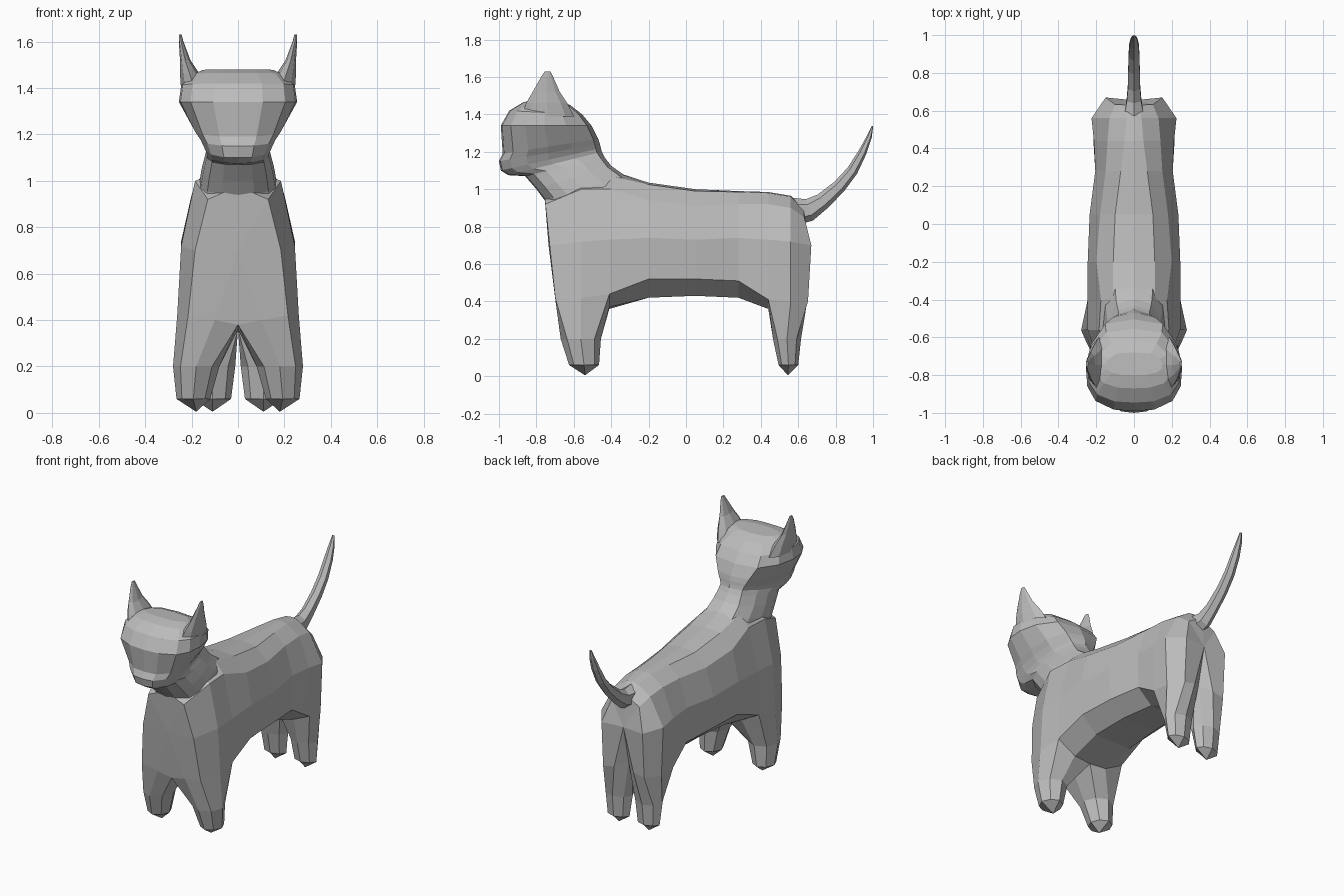
import bpy, bmesh
from mathutils import Vector

if "Cube" in bpy.data.objects:
    bpy.data.objects.remove(bpy.data.objects["Cube"])

grey = bpy.data.materials.new("plain grey")
grey.diffuse_color = (0.5, 0.5, 0.5, 1)
grey.use_nodes = True
grey.node_tree.nodes["Principled BSDF"].inputs["Base Color"].default_value = grey.diffuse_color


def finish(bm, name, mirror=True):
    bmesh.ops.recalc_face_normals(bm, faces=bm.faces)
    me = bpy.data.meshes.new(name)
    bm.to_mesh(me)
    bm.free()
    me.materials.append(grey)
    ob = bpy.data.objects.new(name, me)
    bpy.context.collection.objects.link(ob)
    if mirror:
        mod = ob.modifiers.new("mirror", 'MIRROR')
        mod.use_clip = True
        mod.merge_threshold = 0.0005
    return ob


def octagon(xi, xo, yf, yb, z, c=0.16):
    """Eight-sided level ring, starting at the outer front corner."""
    dx, dy = (xo - xi) * c, (yb - yf) * c
    xm, ym = (xi + xo) / 2, (yf + yb) / 2
    return [Vector(p) for p in (
        (xo - dx, yf + dy, z), (xm, yf, z), (xi + dx, yf + dy, z), (xi, ym, z),
        (xi + dx, yb - dy, z), (xm, yb, z), (xo - dx, yb - dy, z), (xo, ym, z))]


def bridge(bm, a, b, closed=True):
    n = len(a)
    for i in range(n if closed else n - 1):
        j = (i + 1) % n
        bm.faces.new((a[i], a[j], b[j], b[i]))


def loft(bm, rings, closed=True):
    rows = [[bm.verts.new(p) for p in r] for r in rings]
    for a, b in zip(rows, rows[1:]):
        bridge(bm, a, b, closed)
    return rows


# Body: half sections from chest to rump
# y top, y bottom, z top, back strip x z, shoulder x z, flank x z, lower edge x z, belly x z, z bottom
sections = [
    (-.755, -.695, .95, .06, .95, .13, .92, .185, .70, .215, .42, .10, .40, .38),
    (-.56, -.56, 1.04, .10, 1.03, .185, 1.0, .245, .72, .262, .42, .12, .38, .36),
    (-.40, -.41, 1.10, .11, 1.07, .175, 1.0, .245, .73, .247, .44, .12, .37, .36),
    (-.20, -.20, 1.035, .11, 1.025, .20, .94, .245, .74, .235, .52, .13, .42, .42),
    (.05, .05, 1.0, .10, .99, .18, .91, .235, .73, .225, .52, .12, .43, .43),
    (.28, .28, .99, .07, .985, .15, .92, .205, .74, .20, .51, .10, .42, .42),
    (.44, .44, .985, .05, .98, .14, .92, .212, .73, .215, .41, .10, .36, .36),
    (.56, .56, .965, .04, .96, .13, .90, .225, .72, .212, .40, .10, .36, .36),
    (.63, .65, .90, .03, .89, .10, .85, .15, .70, .15, .40, .07, .42, .45),
]
bm = bmesh.new()
rings = []
for yt, yb, zt, x1, z1, x2, z2, x3, z3, x4, z4, x5, z5, zb in sections:
    pts = [(0, zt), (x1, z1), (x2, z2), (x3, z3), (x4, z4), (x5, z5), (0, zb)]
    rings.append([Vector((x, yb + (yt - yb) * (z - zb) / (zt - zb), z)) for x, z in pts])
rings[-1][3].y = .67
rings[-1][6].y = .60
rows = [[bm.verts.new(p) for p in r] for r in rings]
legs = (0, 6)   # first section of each leg
for i in range(8):
    for j in range(6):
        if j >= 4 and any(s <= i < s + 2 for s in legs):
            continue    # opening for a leg
        bm.faces.new((rows[i][j], rows[i][j + 1], rows[i + 1][j + 1], rows[i + 1][j]))

# Chest and rump end faces
for r, y in ((rows[0], -.735), (rows[-1], .655)):
    c = bm.verts.new((0, y, .70))
    for f in ((r[0], r[1], r[2], c), (c, r[2], r[3]), (c, r[3], r[4], r[5]), (c, r[5], r[6])):
        bm.faces.new(f)

# Legs grow out of the openings
shapes = {
    0: [(.08, .28, -.67, -.455, .20), (.12, .265, -.625, -.465, .06), (.18, -.54, .005)],
    6: [(.012, .205, .465, .615, .20), (.03, .19, .495, .6, .06), (.11, .545, .005)],
}
for s, (knee, ankle, toe) in shapes.items():
    a, b, c = rows[s:s + 3]
    ring = [a[4], a[5], a[6], b[6], c[6], c[5], c[4], b[4]]
    for shape in (knee, ankle):
        new = [bm.verts.new(p) for p in octagon(*shape)]
        bridge(bm, ring, new)
        ring = new
    tip = bm.verts.new(toe)
    for i in range(0, 8, 2):
        bm.faces.new((ring[i - 1], ring[i], ring[(i + 1) % 8], tip))
finish(bm, "body_and_legs")

# Neck and head: tilted half rings (front y z, back y z, half width)
levels = [
    (-.735, .88, -.25, 1.02, .17), (-.755, .94, -.33, 1.075, .165),
    (-.80, 1.0, -.40, 1.125, .155), (-.86, 1.07, -.435, 1.17, .14),
    (-.95, 1.075, -.45, 1.20, .135), (-.99, 1.10, -.455, 1.22, .145),
    (-1.0, 1.15, -.46, 1.24, .165), (-.98, 1.19, -.47, 1.27, .19),
    (-.99, 1.34, -.505, 1.34, .255), (-.945, 1.42, -.555, 1.40, .245),
    (-.87, 1.465, -.62, 1.45, .20), (-.80, 1.48, -.68, 1.475, .15),
]
outline = [(0, 0), (.42, .015), (.80, .11), (.97, .27), (1, .48), (.9, .72), (.6, .95), (0, 1)]
bm = bmesh.new()
rows = loft(bm, [[Vector((w * u, yf + (yb - yf) * v, zf + (zb - zf) * v)) for u, v in outline]
                 for yf, zf, yb, zb, w in levels], closed=False)
bm.faces.new(rows[-1])
finish(bm, "head_and_neck")

# Ears
bm = bmesh.new()
rows = loft(bm, [octagon(*e) for e in (
    (.13, .245, -.88, -.60, 1.39), (.165, .25, -.855, -.635, 1.46), (.205, .25, -.82, -.675, 1.52),
    (.235, .255, -.775, -.71, 1.60), (.243, .255, -.755, -.725, 1.63))])
bm.faces.new(rows[-1])
finish(bm, "ears")

# Tail: tapering rings along a rising curve (y, z, half width, half thickness)
path = [(.58, .88, .06, .075), (.66, .89, .045, .06), (.73, .935, .038, .045), (.82, 1.015, .036, .036),
        (.89, 1.10, .034, .03), (.945, 1.20, .03, .022), (.98, 1.28, .02, .014), (.997, 1.338, .008, .004)]
bm = bmesh.new()
rings = []
for i, (y, z, w, t) in enumerate(path):
    p, q = path[max(i - 1, 0)], path[min(i + 1, len(path) - 1)]
    d = Vector((0, q[0] - p[0], q[1] - p[1])).normalized()
    up = Vector((0, -d.z, d.y))
    rings.append([Vector((w * a, y, z)) + up * t * b for a, b in
                  ((0, 1), (.85, .5), (.85, -.5), (0, -1), (-.85, -.5), (-.85, .5))])
rows = loft(bm, rings)
bm.faces.new(rows[-1])
finish(bm, "tail", mirror=False)
